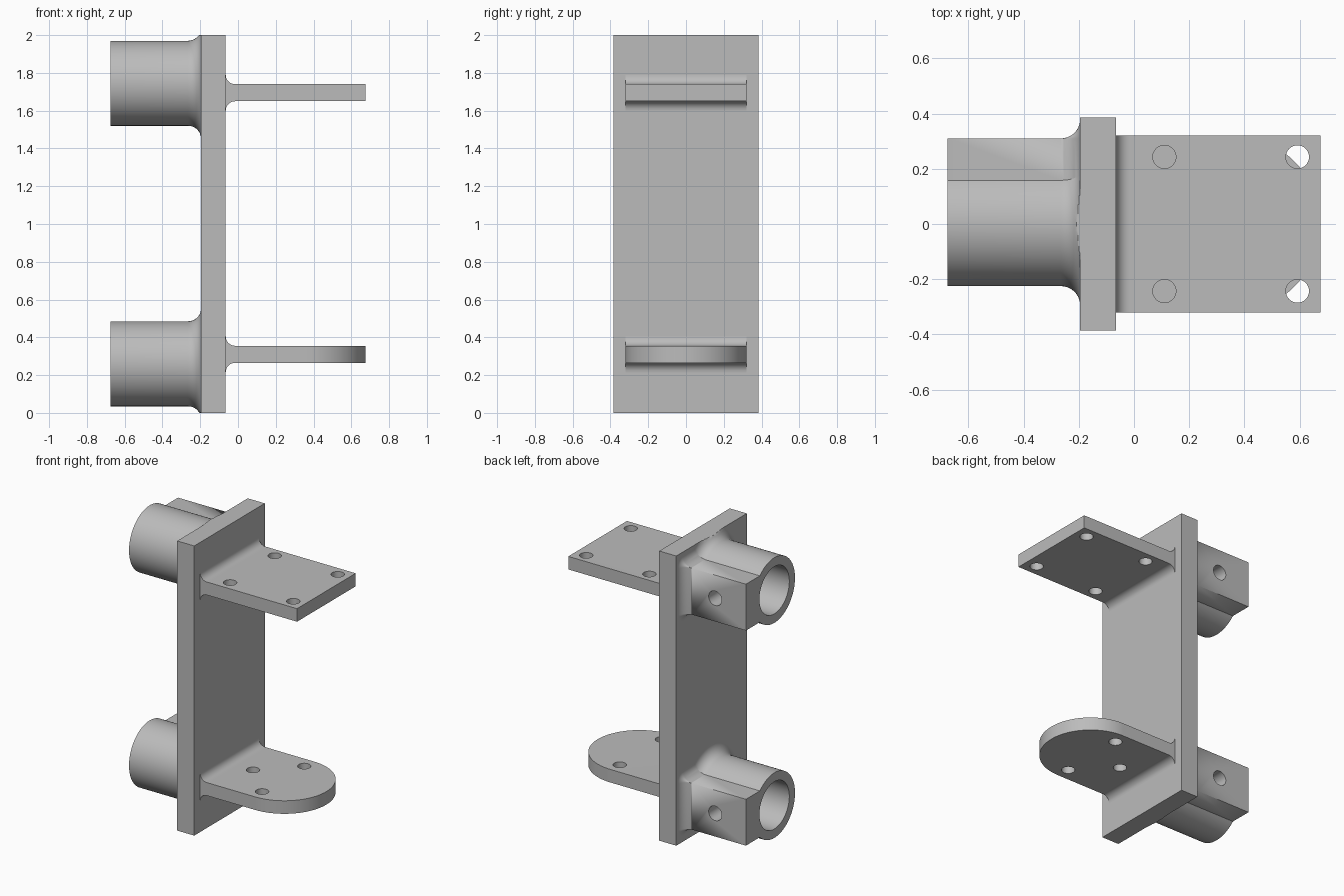
import bpy, bmesh
from math import sin, cos, asin, pi, radians
from mathutils import Vector, Matrix

cube = bpy.data.objects.get("Cube")
if cube:
    bpy.data.objects.remove(cube)

grey = bpy.data.materials.new("plain grey")
grey.use_nodes = True
GREY = (0.5, 0.5, 0.5, 1)
grey.diffuse_color = GREY
grey.node_tree.nodes["Principled BSDF"].inputs["Base Color"].default_value = GREY


def loft(name, rings):
    """Skin closed rings of equal point count and cap both ends."""
    bm = bmesh.new()
    rows = [[bm.verts.new(p) for p in ring] for ring in rings]
    n = len(rows[0])
    for a, b in zip(rows, rows[1:]):
        for i in range(n):
            j = (i + 1) % n
            bm.faces.new((a[i], a[j], b[j], b[i]))
    bm.faces.new(rows[0][::-1])
    bm.faces.new(rows[-1])
    bmesh.ops.remove_doubles(bm, verts=bm.verts, dist=1e-5)
    bmesh.ops.recalc_face_normals(bm, faces=bm.faces)
    mesh = bpy.data.meshes.new(name)
    bm.to_mesh(mesh)
    bm.free()
    mesh.materials.append(grey)
    ob = bpy.data.objects.new(name, mesh)
    bpy.context.collection.objects.link(ob)
    return ob


def rod(start, end, radius, sides=48):
    """Round cutter between two points."""
    start, end = Vector(start), Vector(end)
    turn = (end - start).to_track_quat('Z', 'Y')
    circle = [turn @ Vector((radius * cos(2 * pi * i / sides),
                             radius * sin(2 * pi * i / sides), 0)) for i in range(sides)]
    return loft("cutter", [[c + p for c in circle] for p in (start, end)])


def carve(ob, cutter, operation='DIFFERENCE'):
    """Apply a boolean and discard its cutter."""
    cutter.hide_render = True
    mod = ob.modifiers.new("cut", 'BOOLEAN')
    mod.operation, mod.object, mod.solver = operation, cutter, 'EXACT'
    bpy.context.view_layer.objects.active = ob
    bpy.ops.object.modifier_apply(modifier=mod.name)
    bpy.data.objects.remove(cutter)


def smooth(ob):
    bpy.ops.object.select_all(action='DESELECT')
    ob.select_set(True)
    bpy.context.view_layer.objects.active = ob
    bpy.ops.object.shade_smooth_by_angle(angle=radians(25))


def arc(cx, cy, r, a0, a1, steps):
    return [(cx + r * cos(a0 + (a1 - a0) * i / steps),
             cy + r * sin(a0 + (a1 - a0) * i / steps)) for i in range(steps + 1)]


# Upright back plate
BACK, FACE, HALF = -0.195, -0.065, 0.385
plate_outline = [(BACK, -HALF), (FACE, -HALF), (FACE, HALF), (BACK, HALF)]
loft("back_plate", [[(x, y, z) for x, y in plate_outline] for z in (0, 2)])


# Shelves with filleted roots
def shelf(name, bottom, holes, rounded):
    top, tip, width, r = bottom + 0.09, 0.675, 0.32, 0.05
    side = arc(FACE + r, bottom - r, r, pi, pi / 2, 8) + [(tip, bottom), (tip, top)]
    side += arc(FACE + r, top + r, r, -pi / 2, -pi, 8)
    ob = loft(name, [[(x, y, z) for x, z in side] for y in (-width, width)])
    if rounded:
        outline = [(-0.2, width + 0.0001), (-0.2, -width - 0.0001)]
        outline += arc(tip - width, 0, width + 0.0001, -pi / 2, pi / 2, 48)
        carve(ob, loft("cutter", [[(x, y, z) for x, y in outline]
                                  for z in (bottom - 0.2, top + 0.2)]), 'INTERSECT')
    for x, y in holes:
        carve(ob, rod((x, y, bottom - 0.1), (x, y, top + 0.1), 0.042))
    smooth(ob)


shelf("upper_shelf", 1.65, [(x, y) for x in (0.11, 0.592) for y in (-0.243, 0.243)], False)
shelf("lower_shelf", 0.265, [(0.115, 0), (0.345, -0.23), (0.345, 0.23)], True)


# Clamp sockets: a tube with a side block, flaring into the plate
def section(x, zc, grow):
    """Tube and block outline, offset outward and trimmed to the plate ends."""
    tube, block, edge = 0.225, 0.16, 0.31
    a = asin((block + grow) / (tube + grow))
    pts = arc(0, 0, tube + grow, a, 2 * pi - a, 72)
    pts += arc(edge, -block, grow, -pi / 2, 0, 8) + arc(edge, block, grow, 0, pi / 2, 8)
    return [(x, y, min(2, max(0, zc + z))) for y, z in pts]


def socket(name, zc):
    flare, end = 0.07, -0.675
    rings = [section(end, zc, 0)]
    for i in range(11):
        t = pi / 2 * i / 10
        rings.append(section(BACK - flare + flare * sin(t), zc, flare * (1 - cos(t))))
    ob = loft(name, rings)
    carve(ob, rod((end - 0.1, 0, zc), (BACK + 0.05, 0, zc), 0.163, 64))
    carve(ob, rod((-0.44, 0.05, zc), (-0.44, 0.5, zc), 0.05))
    smooth(ob)


socket("upper_socket", 1.745)
socket("lower_socket", 0.26)
